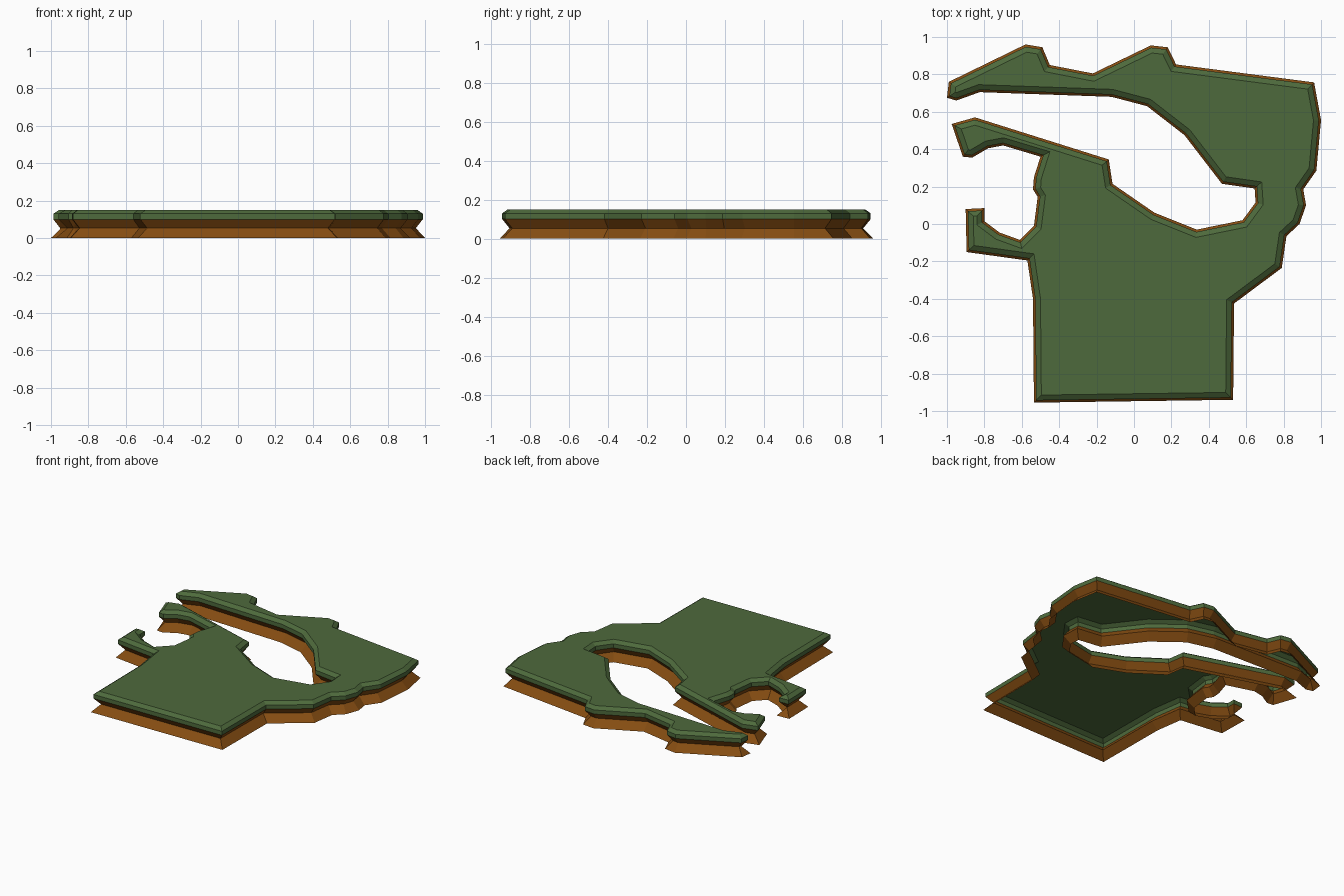
import bpy
from mathutils import Vector

if "Cube" in bpy.data.objects:
    bpy.data.objects.remove(bpy.data.objects["Cube"])

# Ground outline of the map-like slab, clockwise from the upper left tip
OUTLINE = [
    (-.99, .76), (-.58, .96), (-.49, .945), (-.45, .85), (-.22, .805), (.09, .955),
    (.18, .945), (.225, .853), (.963, .757), (1, .555), (.975, .285), (.905, .185),
    (.92, .10), (.885, 0), (.815, -.065), (.79, -.235), (.535, -.425), (.53, -.94),
    (-.535, -.955), (-.54, -.40), (-.57, -.195), (-.895, -.15), (-.90, .08),
    (-.80, .085), (-.80, .015), (-.72, -.045), (-.61, -.085), (-.535, -.01),
    (-.515, .145), (-.54, .185), (-.535, .25), (-.50, .36), (-.70, .42), (-.78, .405),
    (-.865, .355), (-.915, .36), (-.975, .535), (-.85, .57), (-.135, .345),
    (-.115, .215), (.11, .06), (.335, -.03), (.58, .02), (.65, .115), (.645, .19),
    (.47, .215), (.27, .475), (.07, .63), (-.12, .68), (-.825, .705), (-.95, .66),
    (-1, .675)]

# Edge profile: (inset, height) - flared foot, waist, lip, bevelled top
PROFILE = [(0, 0), (.049, .053), (.012, .10), (.012, .13), (.04, .15)]


def inset(points, d):
    """Mitred inward offset of a clockwise polygon."""
    pts = [Vector(p) for p in points]
    out = []
    for i, p in enumerate(pts):
        a = (p - pts[i - 1]).normalized()
        b = (pts[(i + 1) % len(pts)] - p).normalized()
        na, nb = Vector((a.y, -a.x)), Vector((b.y, -b.x))
        out.append(p + (na + nb) * d / (1 + na.dot(nb)))
    return out


def material(name, rgb):
    m = bpy.data.materials.new(name)
    m.diffuse_color = (*rgb, 1)
    m.use_nodes = True
    m.node_tree.nodes["Principled BSDF"].inputs["Base Color"].default_value = m.diffuse_color
    return m


# Rings of the shell, open underneath
n = len(OUTLINE)
verts = [(p.x, p.y, z) for d, z in PROFILE for p in inset(OUTLINE, d)]
faces = []
for r in range(len(PROFILE) - 1):
    for i in range(n):
        j = (i + 1) % n
        faces.append((r * n + j, r * n + i, (r + 1) * n + i, (r + 1) * n + j))
top = (len(PROFILE) - 1) * n
faces.append(tuple(reversed(range(top, top + n))))

mesh = bpy.data.meshes.new("land_slab")
mesh.from_pydata(verts, [], faces)
mesh.materials.append(material("earth brown", (.24, .075, .006)))
mesh.materials.append(material("grass green", (.076, .144, .045)))

# Grass on the lip, bevel and top; earth below
for f in mesh.polygons:
    f.material_index = 1 if f.center.z > .11 else 0
mesh.update()
slab = bpy.data.objects.new("land_slab", mesh)
bpy.context.collection.objects.link(slab)
